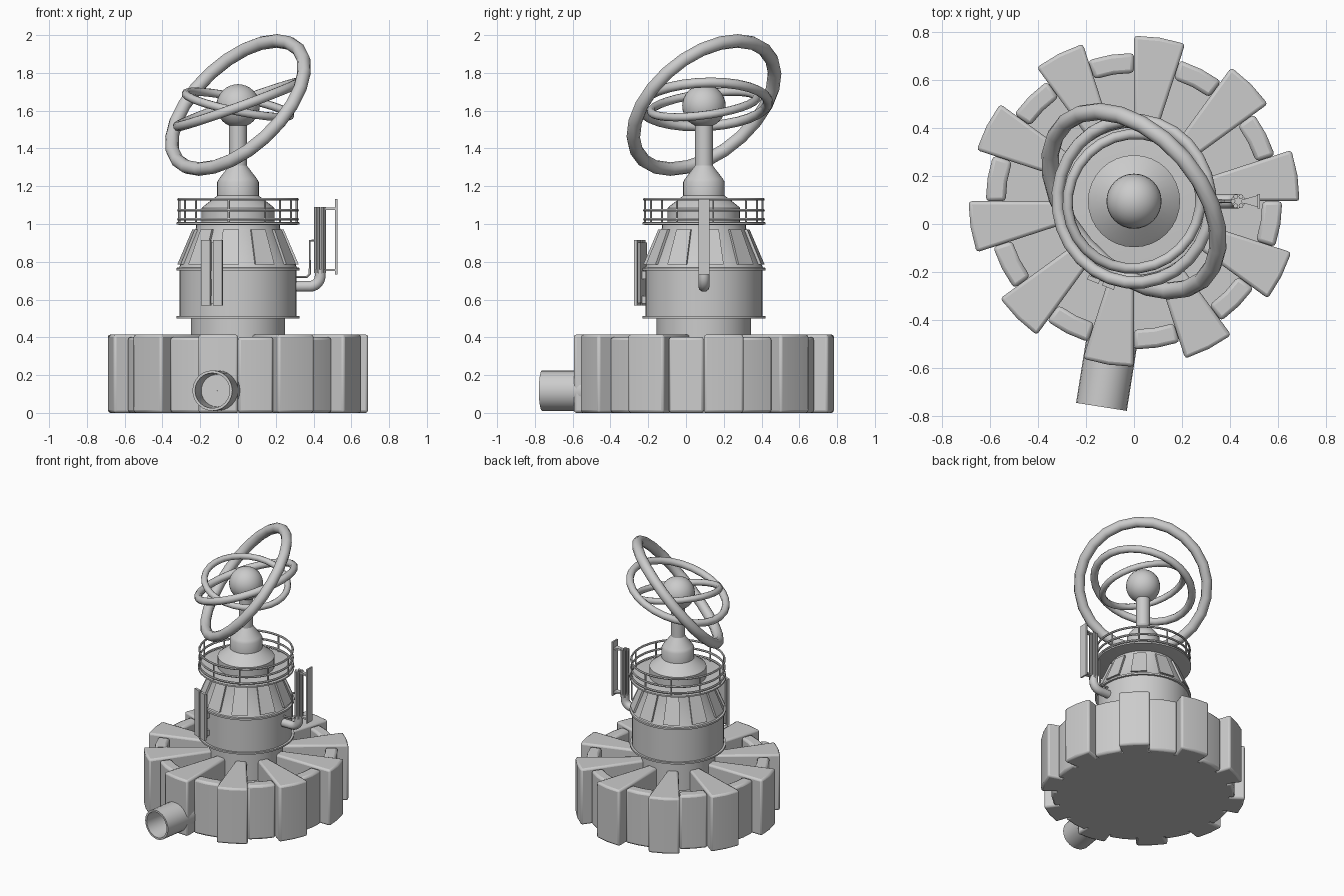
import bpy, bmesh
from math import sin, cos, pi, radians
from mathutils import Vector, Matrix

if "Cube" in bpy.data.objects:
    bpy.data.objects.remove(bpy.data.objects["Cube"])

CY = 0.095                      # tower axis sits slightly behind the origin
ANG = [9 + 36 * i for i in range(10)]


def finish(ob, bevel=0, smooth=30):
    bpy.ops.object.select_all(action='DESELECT')
    ob.select_set(True)
    bpy.context.view_layer.objects.active = ob
    if bevel:
        m = ob.modifiers.new('bevel', 'BEVEL')
        m.width, m.segments, m.limit_method = bevel, 2, 'ANGLE'
        m.angle_limit = radians(40)
    if smooth:
        bpy.ops.object.shade_smooth_by_angle(angle=radians(smooth))
    return ob


def from_bm(name, bm, loc=(0, CY, 0), bevel=0, smooth=30):
    bmesh.ops.recalc_face_normals(bm, faces=bm.faces)
    me = bpy.data.meshes.new(name)
    bm.to_mesh(me)
    bm.free()
    ob = bpy.data.objects.new(name, me)
    bpy.context.collection.objects.link(ob)
    ob.location = loc
    return finish(ob, bevel, smooth)


def loft(bm, a, b):
    """Closed solid between two matching polygons."""
    va, vb = [bm.verts.new(p) for p in a], [bm.verts.new(p) for p in b]
    bm.faces.new(va)
    bm.faces.new(vb)
    n = len(va)
    for i in range(n):
        bm.faces.new((va[i], va[(i + 1) % n], vb[(i + 1) % n], vb[i]))


def pol(r, deg, z):
    return Vector((r * cos(radians(deg)), r * sin(radians(deg)), z))


def sector(bm, r0, r1, a0, a1, z0, z1, n=2):
    steps = [a0 + (a1 - a0) * i / n for i in range(n + 1)]
    ring = [(r1, a) for a in steps] + [(r0, a) for a in reversed(steps)]
    loft(bm, [pol(r, a, z0) for r, a in ring], [pol(r, a, z1) for r, a in ring])


def lathe(name, prof, n=40, closed=False, **kw):
    bm = bmesh.new()
    rings = [[bm.verts.new(pol(r, 360 * i / n, z)) for i in range(n)] for r, z in prof]
    pairs = list(zip(rings, rings[1:])) + ([(rings[-1], rings[0])] if closed else [])
    for a, b in pairs:
        for i in range(n):
            bm.faces.new((a[i], a[(i + 1) % n], b[(i + 1) % n], b[i]))
    if not closed:
        bm.faces.new(rings[0])
        bm.faces.new(rings[-1])
    return from_bm(name, bm, **kw)


def tube(name, pts, r, res=3):
    cu = bpy.data.curves.new(name, 'CURVE')
    cu.dimensions, cu.bevel_depth, cu.bevel_resolution = '3D', r, res
    cu.use_fill_caps = True
    sp = cu.splines.new('POLY')
    sp.points.add(len(pts) - 1)
    for p, q in zip(sp.points, pts):
        p.co = (*q, 1)
    ob = bpy.data.objects.new(name, cu)
    bpy.context.collection.objects.link(ob)
    ob.location = (0, CY, 0)
    finish(ob, smooth=0)
    bpy.ops.object.convert(target='MESH')
    return finish(bpy.context.object, smooth=40)


def torus(name, R, t, z, normal=(0, 0, 1), n=28, m=10):
    bpy.ops.mesh.primitive_torus_add(major_radius=R, minor_radius=t, major_segments=n, minor_segments=m)
    ob = bpy.context.object
    ob.name = name
    ob.rotation_mode = 'QUATERNION'
    ob.rotation_quaternion = Vector(normal).to_track_quat('Z', 'Y')
    ob.location = (0, CY, z)
    return finish(ob, smooth=45)


def box(bm, size, loc, rot=0):
    m = Matrix.Rotation(radians(rot), 4, 'Z') @ Matrix.Translation(loc) @ Matrix.Diagonal((*size, 1))
    bmesh.ops.create_cube(bm, size=1, matrix=m)


# Base: core, radial teeth, and curved walls closing the pits between them
lathe('base_core', [(0.58, 0), (0.58, 0.27)])
bm = bmesh.new()
for a in ANG:
    sector(bm, 0.15, 0.69, a - 9, a + 9, 0, 0.415)
from_bm('base_teeth', bm, bevel=0.014)
bm = bmesh.new()
for a in ANG:
    sector(bm, 0.535, 0.618, a + 9, a + 27, 0, 0.402)
from_bm('base_walls', bm, bevel=0.016)

# Outlet pipe, hollow, along one tooth
pipe = lathe('outlet_pipe', [(0.107, 0.6), (0.107, 0.868), (0.093, 0.868), (0.086, 0.7), (0.001, 0.7), (0.001, 0.6)],
             n=24, closed=True)
pipe.location = (0, CY, 0.118)
pipe.rotation_mode = 'QUATERNION'
pipe.rotation_quaternion = pol(1, -99, 0).to_track_quat('Z', 'Y')

# Tower body with flanges and tapered roof
lathe('tower_body', [(0.25, 0.25), (0.25, 0.5), (0.325, 0.5), (0.325, 0.512), (0.31, 0.512),
                     (0.31, 0.755), (0.325, 0.755), (0.325, 0.768), (0.312, 0.77),
                     (0.222, 0.98), (0.222, 1.0)])
bm = bmesh.new()
for a in ANG:
    def edge(off, z):
        r = 0.312 - 0.09 * (z - 0.77) / 0.21 + off
        return [pol(r, a - 10, z), pol(r, a + 10, z)]
    outer = edge(0.016, 0.785) + edge(0.016, 0.972)[::-1]
    inner = edge(-0.02, 0.785) + edge(-0.02, 0.972)[::-1]
    loft(bm, inner, outer)
from_bm('roof_panels', bm, smooth=0)

# Platform and railing
lathe('platform', [(0.31, 0.995), (0.325, 0.998), (0.325, 1.009), (0.31, 1.011)])
for i, z in enumerate((1.025, 1.072, 1.13)):
    torus(f'rail_{i}', 0.315, 0.0075, z, n=40, m=6)
for i in range(10):
    p = pol(0.315, 36 * i + 9, 1.0)
    tube(f'rail_post_{i}', [p, p + Vector((0, 0, 0.13))], 0.006, 1)

# Turret, mast and globe
lathe('turret_mast', [(0.192, 1.0), (0.192, 1.085), (0.175, 1.1), (0.11, 1.15), (0.11, 1.222),
                      (0.1, 1.24), (0.05, 1.305), (0.047, 1.31), (0.047, 1.56)], n=32)
bpy.ops.mesh.primitive_uv_sphere_add(segments=32, ring_count=16, radius=0.115, location=(0, CY, 1.625))
bpy.context.object.name = 'globe'
finish(bpy.context.object)

# Gimbal rings
torus('outer_ring', 0.435, 0.036, 1.63, (-0.59, -0.51, 0.626), n=24)
torus('middle_ring', 0.34, 0.026, 1.633, (-0.34, -0.04, 0.94))
torus('inner_ring', 0.283, 0.022, 1.633, (0.2, -0.13, 0.97))

# Front vent plates
bm = bmesh.new()
for s in (-1, 1):
    box(bm, (0.018, 0.052, 0.345), (0.366, s * 0.034, 0.742), -112)
box(bm, (0.012, 0.1, 0.32), (0.35, 0, 0.742), -112)
for z in (0.6, 0.73):
    box(bm, (0.07, 0.05, 0.04), (0.325, 0, z), -112)
from_bm('vent_plates', bm, smooth=0)

# Side antenna: elbow pipe, feed line, rod bundle and reflector
elbow = [(0.38 + 0.055 * sin(t * pi / 12), 0, 0.725 - 0.055 * cos(t * pi / 12)) for t in range(7)]
tube('antenna_elbow', [(0.28, 0, 0.67)] + elbow + [(0.435, 0, 0.76)], 0.03)
tube('antenna_feed', [(0.29, 0, 0.72), (0.365, 0, 0.72), (0.38, 0, 0.735), (0.38, 0, 0.91), (0.415, 0, 0.915)], 0.007, 1)
for i in range(6):
    p = Vector((0.435, 0, 0.74)) + pol(0.022, 60 * i, 0)
    tube(f'antenna_rod_{i}', [p, p + Vector((0, 0, 0.35))], 0.01, 2)
bm = bmesh.new()
for z in (0.75, 1.075):
    wedge = [(0.45, -0.006), (0.52, -0.026), (0.52, 0.026), (0.45, 0.006)]
    loft(bm, [(x, y, z) for x, y in wedge], [(x, y, z + 0.012) for x, y in wedge])
box(bm, (0.011, 0.06, 0.4), (0.52, 0, 0.932))
from_bm('antenna_reflector', bm, smooth=0)
